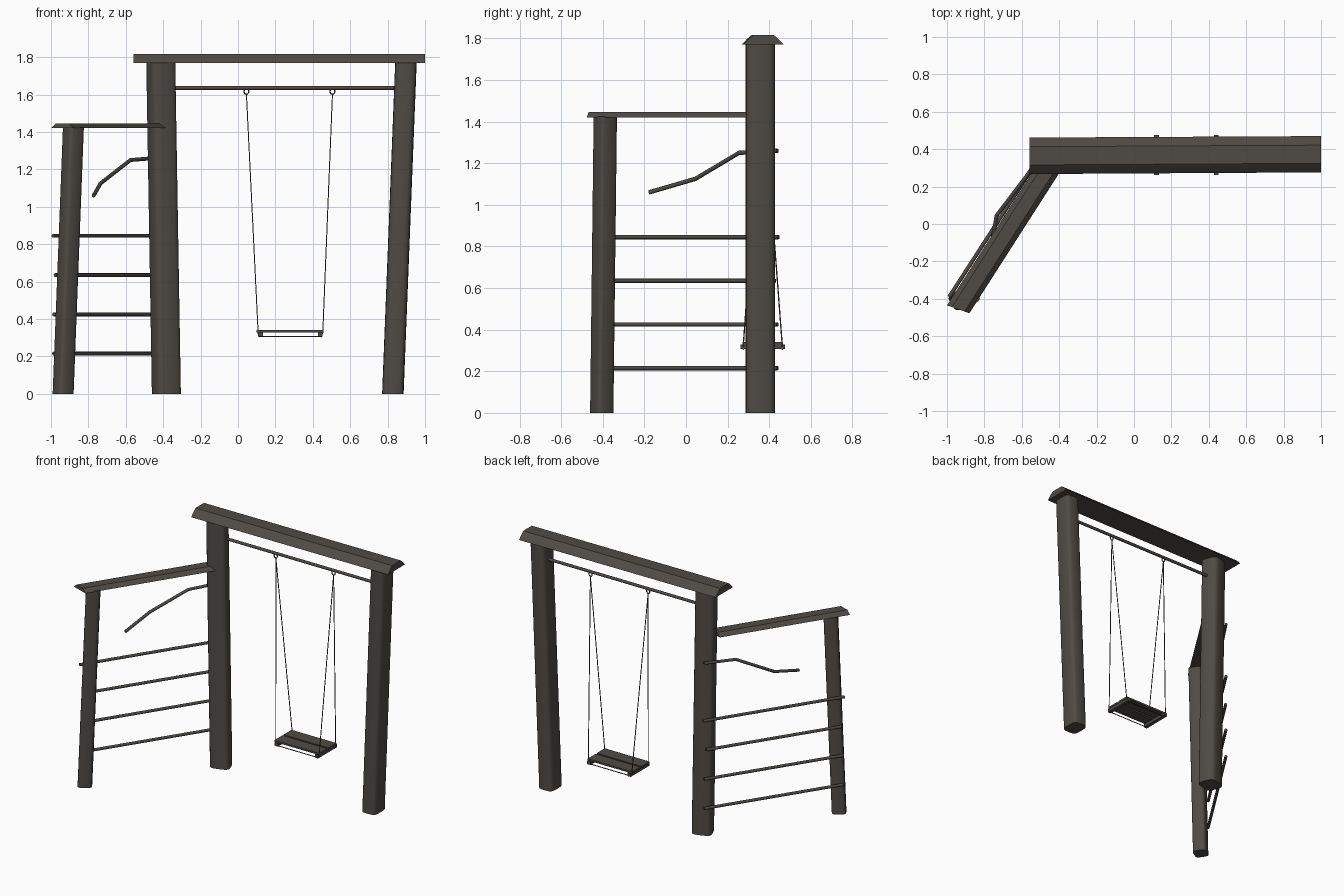
import bpy, bmesh, math
from mathutils import Vector

if "Cube" in bpy.data.objects:
    bpy.data.objects.remove(bpy.data.objects["Cube"])

wood = bpy.data.materials.new("dark weathered wood")
wood.diffuse_color = (0.078, 0.070, 0.060, 1)
wood.use_nodes = True
wood.node_tree.nodes["Principled BSDF"].inputs["Base Color"].default_value = wood.diffuse_color


def finish(name, bm, smooth=None):
    bmesh.ops.recalc_face_normals(bm, faces=bm.faces)
    me = bpy.data.meshes.new(name)
    bm.to_mesh(me)
    bm.free()
    me.materials.append(wood)
    ob = bpy.data.objects.new(name, me)
    bpy.context.collection.objects.link(ob)
    if smooth:
        bpy.context.view_layer.objects.active = ob
        ob.select_set(True)
        bpy.ops.object.shade_smooth_by_angle(angle=math.radians(smooth))
        ob.select_set(False)
    return ob


def loft(name, rings, smooth=None):
    """Skin a list of equal-length rings and cap both ends."""
    bm = bmesh.new()
    loops = [[bm.verts.new(p) for p in r] for r in rings]
    n = len(loops[0])
    for a, b in zip(loops, loops[1:]):
        for i in range(n):
            j = (i + 1) % n
            bm.faces.new((a[i], a[j], b[j], b[i]))
    bm.faces.new(loops[0])
    bm.faces.new(loops[-1])
    return finish(name, bm, smooth)


def rod(name, pts, r, sides=8):
    """Round rod through a path of points."""
    pts = [Vector(p) for p in pts]
    rings = []
    for i, p in enumerate(pts):
        t = (pts[min(i + 1, len(pts) - 1)] - pts[max(i - 1, 0)]).normalized()
        ref = Vector((0, 0, 1)) if abs(t.z) < 0.9 else Vector((1, 0, 0))
        u = t.cross(ref).normalized()
        v = t.cross(u)
        rings.append([p + r * (u * math.cos(k * math.tau / sides) + v * math.sin(k * math.tau / sides))
                      for k in range(sides)])
    return loft(name, rings, 50)


def box(name, lo, hi):
    (x0, y0, z0), (x1, y1, z1) = lo, hi
    return loft(name, [[(x0, y0, z), (x1, y0, z), (x1, y1, z), (x0, y1, z)] for z in (z0, z1)])


def post(name, bottom, top, width, depth, height, turn):
    """Leaning post with a rounded square section fitted to width x depth."""
    sec = []
    for k in range(20):
        a = k * math.tau / 20
        c, s = math.cos(a), math.sin(a)
        x = math.copysign(abs(c) ** 0.5, c)
        y = math.copysign(abs(s) ** 0.5, s)
        sec.append((x * math.cos(turn) - y * math.sin(turn), x * math.sin(turn) + y * math.cos(turn)))
    mx, my = max(p[0] for p in sec), max(p[1] for p in sec)
    rings = [[(cx + x / mx * width / 2, cy + y / my * depth / 2, z) for x, y in sec]
             for (cx, cy), z in ((bottom, 0), (top, height))]
    return loft(name, rings, 40)


def cap_beam(name, start, end, z0, z1, inset):
    """Roof-like beam: start and end each give two base corners, top edges are inset."""
    rings = []
    for a, b in (start, end):
        a, b = Vector(a), Vector(b)
        ring = [a.to_3d() + Vector((0, 0, z0))]
        for t, h in ((inset * 0.55, 0.6), (inset, 1), (1 - inset, 1), (1 - inset * 0.55, 0.6), (1, 0)):
            ring.append(a.lerp(b, t).to_3d() + Vector((0, 0, z0 + (z1 - z0) * h)))
        rings.append(ring)
    return loft(name, rings, 40)


# posts
post("left_post", (-0.383, 0.355), (-0.413, 0.355), 0.155, 0.14, 1.775, 0.35)
post("right_post", (0.828, 0.358), (0.898, 0.358), 0.115, 0.14, 1.775, 0)
post("front_post", (-0.935, -0.405), (-0.88, -0.388), 0.112, 0.112, 1.425, 0.57)

# capping beams
cap_beam("swing_beam", ((-0.56, 0.267), (-0.56, 0.462)), ((1.0, 0.276), (1.0, 0.47)), 1.77, 1.817, 0.25)
cap_beam("ladder_beam", ((-0.88, -0.477), (-1.0, -0.435)), ((-0.385, 0.295), (-0.505, 0.337)), 1.42, 1.446, 0.22)

# ladder rungs
for i, (z, cut) in enumerate(((0.215, 0), (0.425, 0), (0.635, 0.012), (0.845, -0.005))):
    rod(f"ladder_rung_{i + 1}", [(-0.985 + 0.64 * cut, -0.385 + cut, z),
                                 (-0.452 - 0.64 * cut, 0.44 - cut, z)], 0.0105)

# bent handle branch
rod("bent_branch", [(-0.772, -0.178, 1.06), (-0.735, 0.045, 1.125),
                    (-0.575, 0.255, 1.25), (-0.452, 0.44, 1.26)], 0.0105)

# swing bar
rod("swing_bar", [(-0.38, 0.365, 1.635), (0.88, 0.365, 1.635)], 0.0105)

# hooks, ropes and seat bearers
for side, top_x, low_x, bear_x in (("left", 0.045, 0.108, 0.12), ("right", 0.505, 0.453, 0.44)):
    rod(f"{side}_hook", [(top_x + 0.013 * math.sin(a), 0.365, 1.617 + 0.016 * math.cos(a))
                         for a in [k * math.tau / 12 for k in range(13)]], 0.004, 6)
    for end, y in (("front", 0.275), ("back", 0.463)):
        rod(f"{side}_{end}_rope", [(top_x, 0.366, 1.603), (low_x, y, 0.32)], 0.003, 6)
    box(f"{side}_seat_bearer", (bear_x - 0.013, 0.263, 0.306), (bear_x + 0.013, 0.476, 0.329))

# seat boards and the rope under them
for end, y0, y1, ry in (("front", 0.272, 0.362, 0.275), ("back", 0.376, 0.466, 0.463)):
    box(f"{end}_seat_board", (0.1, y0, 0.328), (0.456, y1, 0.341))
    rod(f"{end}_seat_rope", [(0.11, ry, 0.306), (0.45, ry, 0.306)], 0.003, 6)
